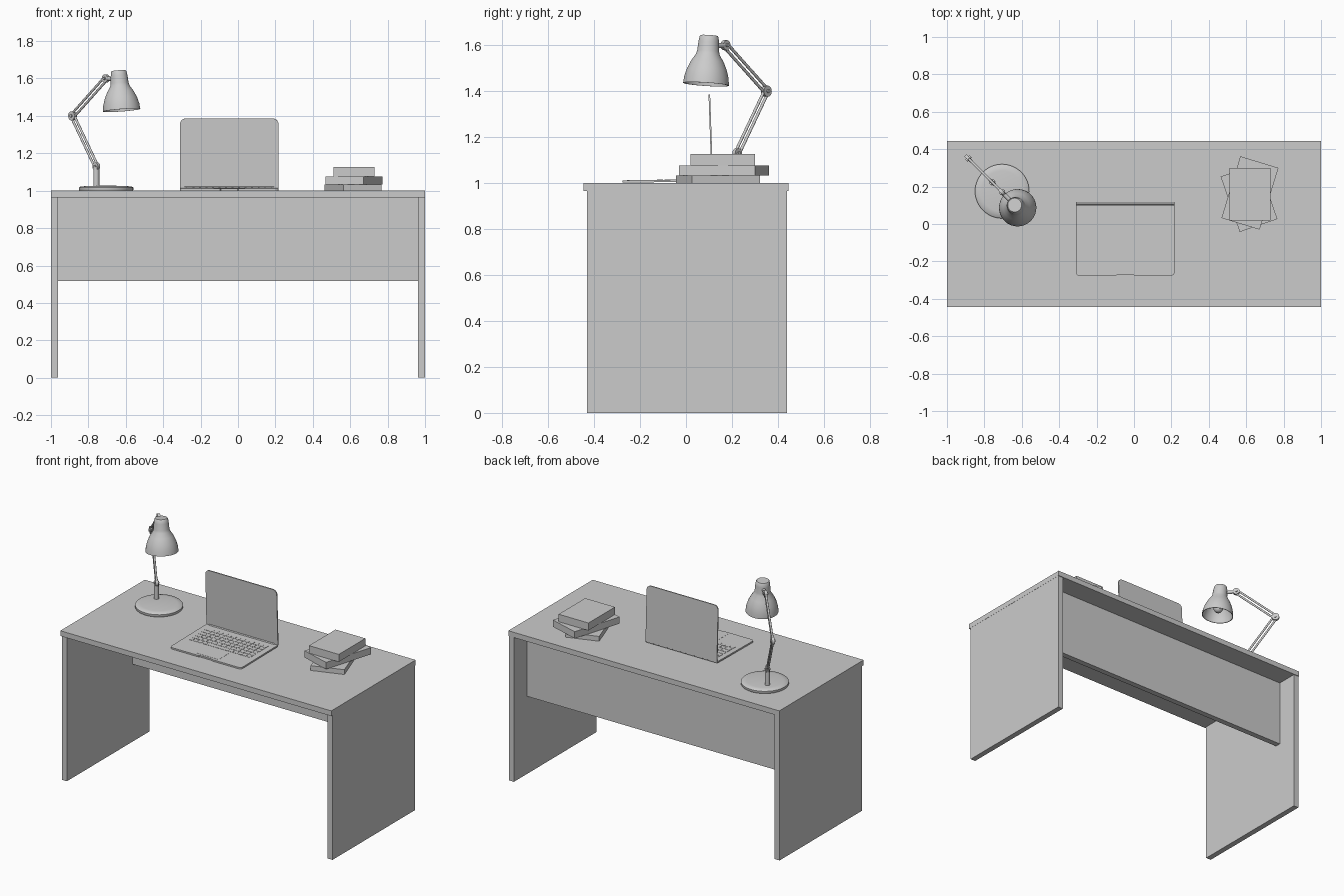
import bpy, bmesh, math
from mathutils import Vector, Matrix

cube = bpy.data.objects.get("Cube")
if cube:
    bpy.data.objects.remove(cube, do_unlink=True)

grey = bpy.data.materials.new("plain grey")
grey.use_nodes = True
COLOR = (0.6, 0.6, 0.6, 1)
grey.diffuse_color = COLOR
grey.node_tree.nodes["Principled BSDF"].inputs["Base Color"].default_value = COLOR


def finish(name, bm, smooth=False):
    bmesh.ops.recalc_face_normals(bm, faces=bm.faces)
    mesh = bpy.data.meshes.new(name)
    bm.to_mesh(mesh)
    bm.free()
    mesh.materials.append(grey)
    obj = bpy.data.objects.new(name, mesh)
    bpy.context.collection.objects.link(obj)
    if smooth:
        bpy.ops.object.select_all(action='DESELECT')
        obj.select_set(True)
        bpy.context.view_layer.objects.active = obj
        bpy.ops.object.shade_smooth_by_angle(angle=math.radians(40))
    return obj


def add_box(bm, low, high):
    low, high = Vector(low), Vector(high)
    matrix = Matrix.Translation((low + high) / 2) @ Matrix.Diagonal((*(high - low), 1))
    return bmesh.ops.create_cube(bm, size=1, matrix=matrix)["verts"]


def box(name, low, high, turn=0):
    bm = bmesh.new()
    verts = add_box(bm, low, high)
    centre = (Vector(low) + Vector(high)) / 2
    bmesh.ops.rotate(bm, verts=verts, cent=centre, matrix=Matrix.Rotation(math.radians(turn), 3, 'Z'))
    return finish(name, bm)


def add_rod(bm, a, b, radius, sides=16):
    a, b = Vector(a), Vector(b)
    matrix = Matrix.Translation((a + b) / 2) @ (b - a).to_track_quat('Z', 'Y').to_matrix().to_4x4()
    bmesh.ops.create_cone(bm, cap_ends=True, segments=sides, radius1=radius,
                          radius2=radius, depth=(b - a).length, matrix=matrix)


def lathe(name, profile, location, axis=(0, 0, 1)):
    bm = bmesh.new()
    verts = [bm.verts.new((r, 0, z)) for r, z in profile]
    edges = [bm.edges.new(pair) for pair in zip(verts, verts[1:])]
    bmesh.ops.spin(bm, geom=verts + edges, cent=(0, 0, 0), axis=(0, 0, 1),
                   angle=math.tau, steps=48)
    bmesh.ops.remove_doubles(bm, verts=bm.verts, dist=0.0001)
    turn = Vector(axis).to_track_quat('Z', 'Y').to_matrix().to_4x4()
    bmesh.ops.transform(bm, verts=bm.verts, matrix=Matrix.Translation(location) @ turn)
    return finish(name, bm, True)


def rounded_plate(name, width, depth, thick, radii, matrix, notch=0):
    # Plate in local xy, origin at the middle of its near edge; radii: near, far
    pts = []
    for sx, y, r, start in ((1, 0, radii[0], 270), (1, depth, radii[1], 0),
                            (-1, depth, radii[1], 90), (-1, 0, radii[0], 180)):
        cy = y + r if y == 0 else y - r
        for i in range(7):
            t = math.radians(start + 15 * i)
            pts.append((sx * (width / 2 - r) + r * math.cos(t), cy + r * math.sin(t)))
    if notch:
        pts += [(-0.05, 0), (-0.045, notch), (0.045, notch), (0.05, 0)]
    bm = bmesh.new()
    face = bm.faces.new([bm.verts.new((x, y, 0)) for x, y in pts])
    out = bmesh.ops.extrude_face_region(bm, geom=[face])["geom"]
    top = [v for v in out if isinstance(v, bmesh.types.BMVert)]
    bmesh.ops.translate(bm, verts=top, vec=(0, 0, thick))
    bmesh.ops.transform(bm, verts=bm.verts, matrix=matrix)
    return finish(name, bm)


# Desk
box("desk_top", (-1, -0.445, 0.965), (1, 0.445, 1.0))
for side, name in ((-1, "right_side_panel"), (1, "left_side_panel")):
    xs = sorted((side * 0.962, side * 0.999))
    box(name, (xs[0], -0.43, 0), (xs[1], 0.44, 0.965))
box("modesty_panel", (-0.962, 0.262, 0.517), (0.962, 0.3, 0.965))

# Stack of books: centre x, y, width, length, bottom, top, turn
books = {"bottom_book": (0.615, 0.14, 0.213, 0.313, 1.0, 1.032, 19),
         "middle_book": (0.62, 0.166, 0.213, 0.345, 1.032, 1.077, -17),
         "top_book": (0.62, 0.16, 0.22, 0.28, 1.077, 1.127, 0)}
for name, (x, y, w, d, z0, z1, turn) in books.items():
    box(name, (x - w / 2, y - d / 2, z0), (x + w / 2, y + d / 2, z1), turn)

# Laptop, with its body sloping gently up to the hinge
LX = -0.047
body = Matrix.Translation((LX, -0.277, 1.002)) @ Matrix.Rotation(math.radians(0.7), 4, 'X')
rounded_plate("laptop_body", 0.527, 0.39, 0.01, (0.02, 0.006), body, notch=0.005)
lid = Matrix.Translation((LX, 0.118, 1.014)) @ Matrix.Rotation(math.radians(92), 4, 'X')
rounded_plate("laptop_screen", 0.527, 0.372, 0.007, (0.004, 0.03), lid)
rounded_plate("laptop_trackpad", 0.17, 0.11, 0.001, (0.004, 0.004),
              body @ Matrix.Translation((0, 0.02, 0.01)))

bm = bmesh.new()
add_rod(bm, (LX - 0.24, 0.11, 1.016), (LX + 0.24, 0.11, 1.016), 0.006)
finish("laptop_hinge", bm, True)

bm = bmesh.new()
pitch, gap = 0.033, 0.005
for row in range(6):
    y = 0.15 + row * pitch
    # Key widths; the nearest row carries the space bar
    widths = [1] * 4 + [5] + [1] * 5 if row == 0 else [1 + 0.2 * row] + [1] * 12
    unit = 0.46 / sum(widths)
    x = -0.23
    for w in widths:
        add_box(bm, (x, y, 0.0095), (x + w * unit - gap, y + pitch - gap, 0.0115))
        x += w * unit
bmesh.ops.transform(bm, verts=bm.verts, matrix=body)
finish("laptop_keys", bm)

# Lamp base
lathe("lamp_base", [(0, 0), (0.143, 0), (0.145, 0.003), (0.145, 0.016), (0.14, 0.021),
                    (0.11, 0.025), (0, 0.028)], (-0.705, 0.175, 1.0))

# Lamp arm, laid out in one upright plane running towards the shade
plane = Vector((1, -1, 0)).normalized()
side = Vector((1, 1, 0)).normalized()
elbow = Vector((-0.885, 0.35, 1.40))


def at(s, z):
    return elbow + plane * s + Vector((0, 0, z))


foot, shoulder = at(0.18, -0.27), at(0.252, 0.20)
bm = bmesh.new()
add_rod(bm, (foot.x, foot.y, 1.02), foot, 0.016)
finish("lamp_post", bm, True)

for name, a, b in (("lamp_lower_arm", foot, elbow), ("lamp_upper_arm", elbow, shoulder)):
    bm = bmesh.new()
    offset = (b - a).cross(side).normalized() * 0.012
    for sign in (-1, 1):
        add_rod(bm, a + offset * sign, b + offset * sign, 0.0065, 12)
    finish(name, bm, True)

for name, point, radius in (("lamp_foot_joint", foot, 0.021), ("lamp_elbow_joint", elbow, 0.024),
                            ("lamp_shoulder_joint", shoulder, 0.022)):
    bm = bmesh.new()
    add_rod(bm, point - side * 0.009, point + side * 0.009, radius, 24)
    add_rod(bm, point - side * 0.016, point + side * 0.016, 0.008)
    finish(name, bm, True)

# Lamp shade, an open bell with an inner wall, and its bulb
mouth = Vector((-0.622, 0.087, 1.43))
axis = Vector((-0.016, 0.014, 0.213)).normalized()
bm = bmesh.new()
add_rod(bm, shoulder, mouth + axis * 0.165, 0.011)
finish("lamp_shade_bracket", bm, True)

outer = [(0.1, 0), (0.097, 0.03), (0.087, 0.065), (0.071, 0.1), (0.052, 0.13),
         (0.048, 0.145), (0.045, 0.185), (0.041, 0.208), (0.037, 0.213), (0, 0.213)]
inner = [(0, 0.12)] + [(r - 0.004, z) for r, z in reversed(outer[:5])]
lathe("lamp_shade", inner + outer, mouth, axis)
lathe("lamp_bulb", [(0, 0.022), (0.018, 0.027), (0.029, 0.043), (0.031, 0.058),
                    (0.024, 0.08), (0.015, 0.095), (0.015, 0.125)], mouth, axis)
